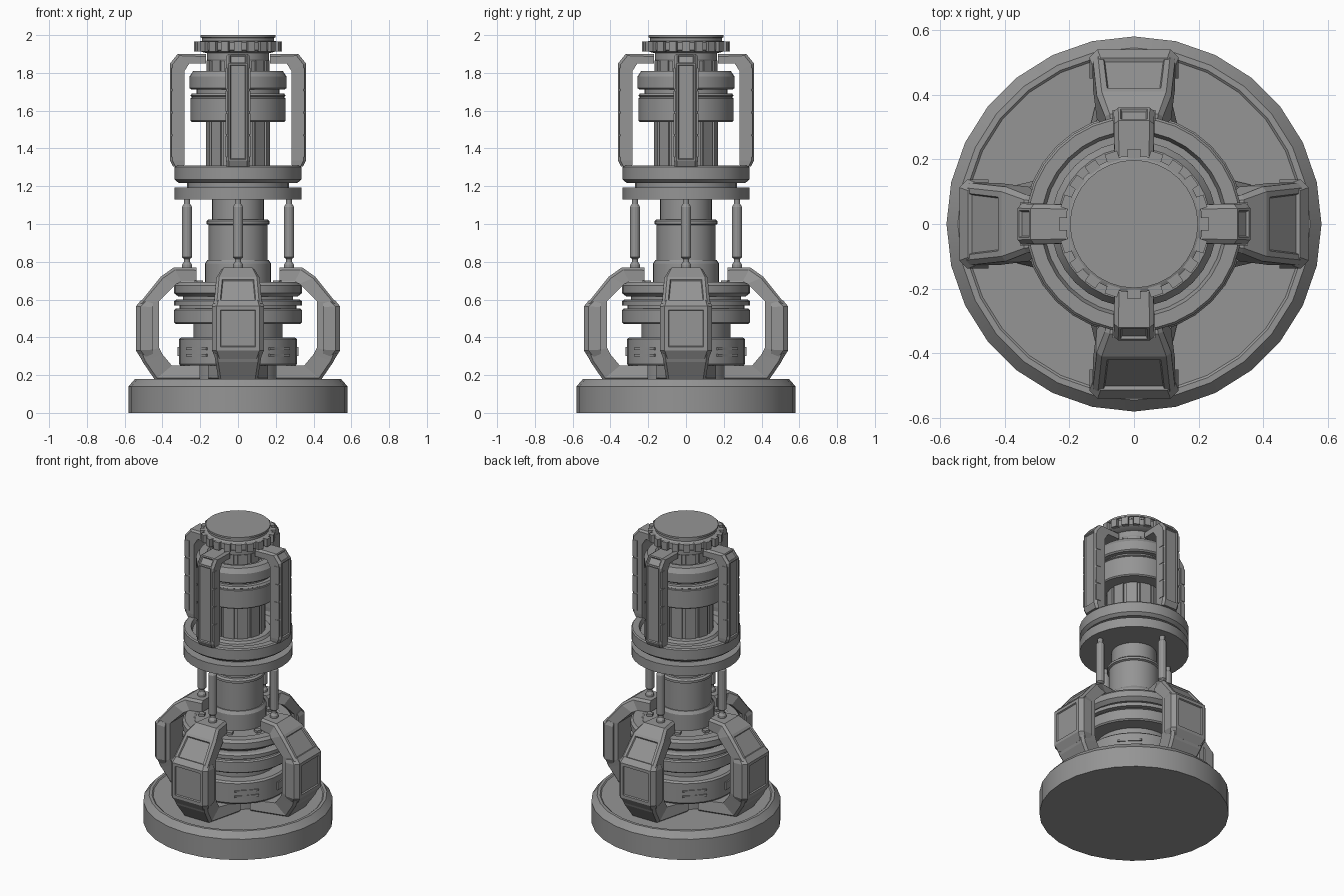
import bpy, bmesh
from math import radians, pi, cos, sin
from mathutils import Matrix

if "Cube" in bpy.data.objects:
    bpy.data.objects.remove(bpy.data.objects["Cube"])

# Dark grey metal
metal = bpy.data.materials.new("dark_metal")
metal.diffuse_color = (.3, .3, .3, 1)
metal.use_nodes = True
metal.node_tree.nodes["Principled BSDF"].inputs["Base Color"].default_value = metal.diffuse_color


def finish(name, bm, smooth=True):
    bmesh.ops.recalc_face_normals(bm, faces=bm.faces)
    me = bpy.data.meshes.new(name)
    bm.to_mesh(me)
    bm.free()
    me.materials.append(metal)
    if smooth:
        me.shade_smooth()
        me.set_sharp_from_angle(angle=radians(25))
    ob = bpy.data.objects.new(name, me)
    bpy.context.collection.objects.link(ob)
    return ob


def lathe(name, prof, n=32):
    """Closed solid of revolution from (radius, z) points, bottom to top."""
    bm = bmesh.new()
    rings = [[bm.verts.new((r * cos(2 * pi * i / n), r * sin(2 * pi * i / n), z))
              for i in range(n)] for r, z in prof]
    for a, b in zip(rings, rings[1:]):
        for i in range(n):
            j = (i + 1) % n
            bm.faces.new((a[i], a[j], b[j], b[i]))
    bm.faces.new(rings[0][::-1])
    bm.faces.new(rings[-1])
    return finish(name, bm)


def arm(name, stations, chamfer, panels=(), inset=0.02, depth=0.008):
    """Swept bracket along +x; stations are (outer r, z, inner r, z, half width)."""
    bm = bmesh.new()
    secs = []
    for ro, zo, ri, zi, w in stations:
        k = chamfer / ((ro - ri) ** 2 + (zo - zi) ** 2) ** 0.5
        cr, cz = ro + (ri - ro) * k, zo + (zi - zo) * k
        v = w - chamfer
        pts = [(ri, -w, zi), (cr, -w, cz), (ro, -v, zo),
               (ro, v, zo), (cr, w, cz), (ri, w, zi)]
        secs.append([bm.verts.new(p) for p in pts])
    outer = []
    for a, b in zip(secs, secs[1:]):
        for i in range(6):
            j = (i + 1) % 6
            f = bm.faces.new((a[i], a[j], b[j], b[i]))
            if i == 2:
                outer.append(f)
    bm.faces.new(secs[0][::-1])
    bm.faces.new(secs[-1])
    bmesh.ops.recalc_face_normals(bm, faces=bm.faces)
    for p in panels:
        bmesh.ops.inset_individual(bm, faces=[outer[p]], thickness=inset)
        bmesh.ops.inset_individual(bm, faces=[outer[p]], thickness=0.006, depth=-depth)
    return finish(name, bm, False)


def four(ob):
    """Repeat an object at the four compass sides."""
    for k in range(1, 4):
        c = ob.copy()
        c.name = f"{ob.name}_{k + 1}"
        c.rotation_euler.z = k * pi / 2
        bpy.context.collection.objects.link(c)


def ring_of_boxes(name, count, radius, z, size, offset=0.0):
    bm = bmesh.new()
    for k in range(count):
        m = (Matrix.Rotation(offset + 2 * pi * k / count, 4, 'Z')
             @ Matrix.Translation((radius, 0, z)) @ Matrix.Diagonal((*size, 1)))
        bmesh.ops.create_cube(bm, size=1, matrix=m)
    return finish(name, bm, False)


# Base plate
lathe("base_plate", [(.58, 0), (.58, .14), (.545, .18), (.527, .18), (.52, .174), (.1, .174)], 28)

# Lower drum and stacked rings
lathe("lower_drum", [(.22, .17), (.22, .25), (.305, .25), (.312, .26), (.312, .39),
                     (.30, .40), (.235, .40), (.235, .48)])
lathe("lower_ring", [(.33, .47), (.338, .478), (.338, .545), (.33, .553), (.31, .553), (.31, .568),
                     (.34, .568), (.34, .592), (.325, .60), (.29, .60), (.29, .615), (.315, .615),
                     (.34, .635), (.34, .675), (.325, .692), (.27, .692), (.26, .685), (.1, .685)])
ring_of_boxes("drum_lugs", 4, .305, .325, (.03, .06, .05))
ring_of_boxes("drum_vents_low", 4, .303, .305, (.022, .15, .012), pi / 4)
ring_of_boxes("drum_vents_high", 4, .303, .34, (.022, .15, .012), pi / 4)
ring_of_boxes("ring_bolts", 8, .225, .69, (.035, .035, .022), pi / 8)

# Neck column
lathe("neck_column", [(.175, .68), (.175, .79), (.162, .81), (.155, .81), (.155, .995), (.167, 1.0),
                      (.167, 1.015), (.155, 1.025), (.137, 1.025), (.137, 1.14)])

# Paired middle discs
lathe("middle_disc", [(.335, 1.13), (.335, 1.193), (.27, 1.193), (.27, 1.218), (.315, 1.218),
                      (.335, 1.235), (.335, 1.302), (.328, 1.31), (.288, 1.31), (.278, 1.285),
                      (.21, 1.285), (.20, 1.30), (.1, 1.30)])

# Upper column with slats
lathe("upper_column", [(.16, 1.29), (.16, 1.86), (.165, 1.87), (.165, 1.92)])
ring_of_boxes("column_slats", 12, .155, 1.43, (.02, .068, .26), pi / 12)
ring_of_boxes("column_slats_top", 12, .155, 1.83, (.02, .06, .07), pi / 12)

# Upper collars
lathe("upper_collar", [(.14, 1.54), (.245, 1.54), (.252, 1.547), (.252, 1.665), (.247, 1.668),
                       (.247, 1.676), (.252, 1.679), (.245, 1.69), (.22, 1.69), (.22, 1.712),
                       (.248, 1.712), (.257, 1.72), (.257, 1.78), (.237, 1.81), (.19, 1.81),
                       (.18, 1.80), (.14, 1.80)])

# Toothed cap
lathe("cap", [(.15, 1.90), (.205, 1.915), (.212, 1.92), (.212, 1.96), (.20, 1.968),
              (.19, 1.97), (.19, 1.985), (.198, 1.988), (.198, 2.0)])
ring_of_boxes("cap_teeth", 20, .217, 1.94, (.03, .04, .052))

# Lower clamp arms and their armour plates
four(arm("lower_arm", [(.20, .17, .20, .25, .16), (.44, .175, .35, .25, .105),
                       (.505, .27, .40, .31, .12), (.522, .31, .418, .345, .127),
                       (.522, .58, .418, .59, .127), (.41, .72, .325, .683, .115),
                       (.34, .77, .30, .695, .09), (.22, .77, .22, .695, .072)],
         .015, (4,), .024))
four(arm("arm_plate", [(.512, .285, .45, .31, .122), (.54, .33, .45, .335, .138),
                       (.54, .565, .45, .56, .138), (.513, .597, .45, .58, .128)],
         .025, (1,), .028))

# Tie rods between the arms and the discs
rod = lathe("tie_rod", [(.026, .765), (.026, .785), (.016, .80), (.016, .815), (.027, .825),
                        (.027, 1.09), (.017, 1.105), (.017, 1.135)], 12)
rod.data.transform(Matrix.Translation((.27, 0, 0)))
four(rod)

# Upper cage arms with side pads
four(arm("upper_arm", [(.345, 1.305, .285, 1.305, .06), (.36, 1.335, .283, 1.335, .063),
                       (.36, 1.85, .283, 1.81, .063), (.32, 1.90, .258, 1.85, .062),
                       (.17, 1.90, .17, 1.85, .06)], .014, (1, 2), .01))
bm = bmesh.new()
for side in (-1, 1):
    for z in (1.41, 1.53, 1.65, 1.77):
        m = Matrix.Translation((.336, side * .057, z)) @ Matrix.Diagonal((.034, .018, .11, 1))
        bmesh.ops.create_cube(bm, size=1, matrix=m)
four(finish("upper_arm_pads", bm, False))
